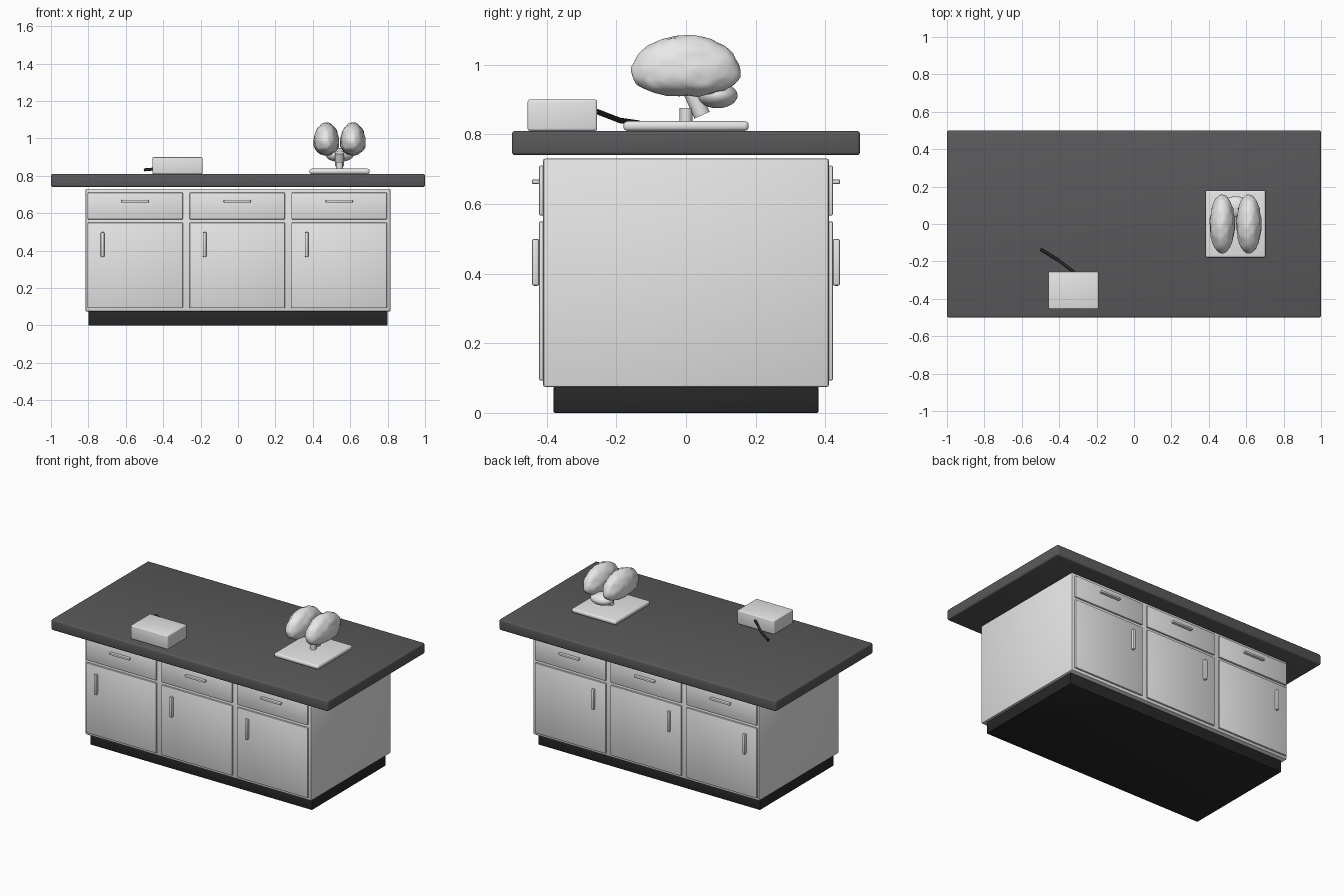
import bpy
import bmesh
import math
from mathutils import Vector, noise

cube = bpy.data.objects.get("Cube")
if cube:
    bpy.data.objects.remove(cube, do_unlink=True)


def material(name, rgb):
    m = bpy.data.materials.new(name)
    m.use_nodes = True
    m.diffuse_color = (*rgb, 1)
    m.node_tree.nodes["Principled BSDF"].inputs["Base Color"].default_value = (*rgb, 1)
    return m


GREY = material("light_grey", (0.8, 0.8, 0.8))
SLATE = material("dark_worktop", (0.1, 0.1, 0.105))
BLACK = material("black", (0.02, 0.02, 0.02))


def smooth(ob, angle=40):
    bpy.ops.object.select_all(action="DESELECT")
    ob.select_set(True)
    bpy.context.view_layer.objects.active = ob
    bpy.ops.object.shade_smooth_by_angle(angle=math.radians(angle))


def finish(name, bm, mat):
    mesh = bpy.data.meshes.new(name)
    bm.to_mesh(mesh)
    bm.free()
    mesh.materials.append(mat)
    ob = bpy.data.objects.new(name, mesh)
    bpy.context.collection.objects.link(ob)
    return ob


def box(name, xs, ys, zs, mat=GREY, bevel=0.004, segments=2):
    """Bevelled box between (low, high) pairs on each axis."""
    bm = bmesh.new()
    bmesh.ops.create_cube(bm, size=1)
    for v in bm.verts:
        v.co = Vector([(a + b) / 2 + c * (b - a) for c, (a, b) in zip(v.co, (xs, ys, zs))])
    bmesh.ops.bevel(bm, geom=bm.edges[:], offset=bevel, segments=segments,
                    profile=0.5, affect="EDGES")
    ob = finish(name, bm, mat)
    smooth(ob)
    return ob


def rod(name, start, end, radius):
    start, end = Vector(start), Vector(end)
    bm = bmesh.new()
    bmesh.ops.create_cone(bm, cap_ends=True, segments=24, radius1=radius,
                          radius2=radius, depth=(end - start).length)
    turn = (end - start).to_track_quat("Z", "Y")
    for v in bm.verts:
        v.co = turn @ v.co + (start + end) / 2
    smooth(finish(name, bm, GREY))


def lump(name, centre, size, low, power=1.0, bump=0.0):
    """Ellipsoid with its own lower height, a flattened underside and bumps."""
    bm = bmesh.new()
    bmesh.ops.create_icosphere(bm, subdivisions=4, radius=1)
    for v in bm.verts:
        n = v.co.normalized()
        z = n.z * size[2] if n.z > 0 else -low * abs(n.z) ** power
        p = Vector((n.x * size[0], n.y * size[1], z))
        v.co = Vector(centre) + p + n * bump * noise.noise(p * 38)
    smooth(finish(name, bm, GREY), 60)


# Island body
box("plinth", (-0.8, 0.8), (-0.38, 0.38), (0, 0.075), BLACK, 0.003)
box("cabinet", (-0.815, 0.815), (-0.41, 0.41), (0.075, 0.73), bevel=0.005)
box("worktop", (-1, 1), (-0.5, 0.5), (0.74, 0.81), SLATE, 0.01, 3)

# Doors, drawers and handles, repeated on the front and the back
for side, sign in (("front", -1), ("back", 1)):
    panel_y = sorted((sign * 0.408, sign * 0.422))
    handle_y = sorted((sign * 0.421, sign * 0.443))
    for place, x in (("right", -0.55), ("middle", -0.004), ("left", 0.541)):
        tag = f"{side}_{place}"
        panel_x = (x - 0.255, x + 0.255)
        box(f"{tag}_door", panel_x, panel_y, (0.093, 0.55))
        box(f"{tag}_drawer", panel_x, panel_y, (0.567, 0.71))
        box(f"{tag}_door_handle", (x - 0.184, x - 0.164), handle_y, (0.365, 0.5), bevel=0.007)
        box(f"{tag}_drawer_handle", (x - 0.073, x + 0.073), handle_y, (0.657, 0.671), bevel=0.005)

# Box appliance with its cord
box("appliance_box", (-0.457, -0.19), (-0.455, -0.255), (0.81, 0.9), bevel=0.007, segments=3)
curve = bpy.data.curves.new("cord", "CURVE")
curve.dimensions = "3D"
curve.bevel_depth = 0.008
curve.bevel_resolution = 2
curve.use_fill_caps = True
path = [(-0.32, -0.257, 0.866), (-0.41, -0.19, 0.84), (-0.5, -0.135, 0.832)]
spline = curve.splines.new("POLY")
spline.points.add(len(path) - 1)
for point, co in zip(spline.points, path):
    point.co = (*co, 1)
curve.materials.append(BLACK)
cord = bpy.data.objects.new("cord", curve)
bpy.context.collection.objects.link(cord)

# Brain model on its stand
X = 0.543
box("stand_base", (X - 0.161, X + 0.161), (-0.18, 0.18), (0.81, 0.838), bevel=0.012, segments=4)
rod("stand_post", (X, 0, 0.83), (X, 0, 0.875), 0.018)
rod("brain_stem", (X, 0.046, 0.855), (X, 0.015, 0.925), 0.024)
lump("cerebellum", (X, 0.09, 0.912), (0.075, 0.058, 0.036), 0.037)
for name, sign in (("right", -1), ("left", 1)):
    lump(f"{name}_brain_half", (X + sign * 0.071, 0, 0.978),
         (0.067, 0.157, 0.107), 0.068, 0.85, 0.006)
